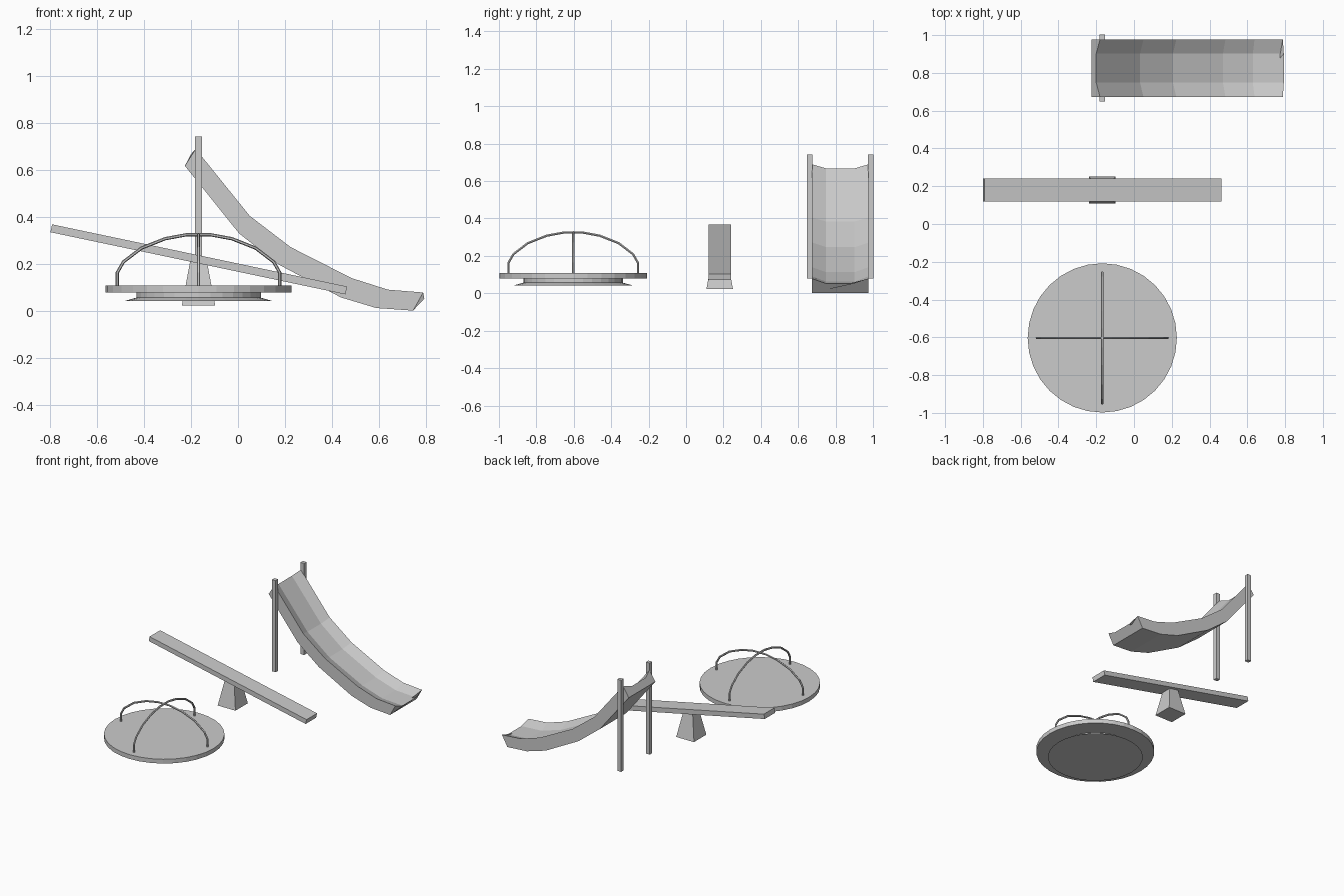
import bpy, bmesh, math
from mathutils import Matrix

if "Cube" in bpy.data.objects:
    bpy.data.objects.remove(bpy.data.objects["Cube"])


def add_mesh(name, bm):
    bmesh.ops.recalc_face_normals(bm, faces=bm.faces[:])
    me = bpy.data.meshes.new(name)
    bm.to_mesh(me)
    bm.free()
    ob = bpy.data.objects.new(name, me)
    bpy.context.collection.objects.link(ob)
    return ob


def loft(name, rings):
    """Join matching closed rings of points and cap both ends."""
    bm = bmesh.new()
    vs = [[bm.verts.new(p) for p in ring] for ring in rings]
    n = len(vs[0])
    for a, b in zip(vs, vs[1:]):
        for i in range(n):
            j = (i + 1) % n
            bm.faces.new((a[i], a[j], b[j], b[i]))
    bm.faces.new(vs[0])
    bm.faces.new(vs[-1])
    return add_mesh(name, bm)


def box(name, loc, size, tilt=0):
    bm = bmesh.new()
    bmesh.ops.create_cube(bm, size=1)
    bm.transform(Matrix.Translation(loc) @ Matrix.Rotation(tilt, 4, 'Y')
                 @ Matrix.Diagonal((*size, 1)))
    return add_mesh(name, bm)


def turned(name, cx, cy, profile, sides=32):
    return loft(name, [[(cx + r * math.cos(2 * math.pi * i / sides),
                         cy + r * math.sin(2 * math.pi * i / sides), z)
                        for i in range(sides)] for r, z in profile])


# Roundabout: platform and flared foot
CX, CY = -0.168, -0.603
turned("roundabout_platform", CX, CY, [(0.395, 0.078), (0.395, 0.109)])
turned("roundabout_foot", CX, CY, [(0.318, 0.042), (0.265, 0.057), (0.265, 0.079)])

# Crossed arched hand rails
half = [(0.346, 0.1), (0.346, 0.163), (0.32, 0.209), (0.243, 0.268),
        (0.142, 0.308), (0.05, 0.325)]
arch = half + [(-r, z) for r, z in reversed(half)]
for k in range(2):
    cu = bpy.data.curves.new("hand_rail", 'CURVE')
    cu.dimensions = '3D'
    cu.bevel_depth = 0.007
    cu.bevel_resolution = 1
    cu.use_fill_caps = True
    sp = cu.splines.new('POLY')
    sp.points.add(len(arch) - 1)
    for p, (r, z) in zip(sp.points, arch):
        p.co = (CX + r * (1 - k), CY + r * k, z, 1)
    ob = bpy.data.objects.new("hand_rail_%d" % (k + 1), cu)
    bpy.context.collection.objects.link(ob)
    bpy.ops.object.select_all(action='DESELECT')
    ob.select_set(True)
    bpy.context.view_layer.objects.active = ob
    bpy.ops.object.convert(target='MESH')
    bpy.ops.object.shade_flat()

# Seesaw: tilted plank on a tapered pivot
box("seesaw_plank", (-0.167, 0.18, 0.22), (1.283, 0.12, 0.034), math.radians(11.9))
loft("seesaw_pivot", [[(-0.168 + sx * h, 0.18 + sy * h, z)
                       for sx, sy in ((-1, -1), (1, -1), (1, 1), (-1, 1))]
                      for h, z in ((0.071, 0.023), (0.035, 0.215))])

# Slide chute: (x, z) of rim, bed and underside at each station
SY = 0.825
stations = [((-0.18, 0.69), (-0.2, 0.668), (-0.226, 0.618)),
            ((0.05, 0.405), (0.032, 0.384), (0.005, 0.33)),
            ((0.224, 0.272), (0.206, 0.247), (0.175, 0.197)),
            ((0.484, 0.14), (0.471, 0.113), (0.438, 0.058)),
            ((0.638, 0.091), (0.629, 0.063), (0.588, 0.013)),
            ((0.788, 0.079), (0.793, 0.053), (0.745, 0.002))]
loft("slide_chute", [[(r[0], SY - 0.152, r[1]), (b[0], SY - 0.077, b[1]),
                      (b[0], SY + 0.077, b[1]), (r[0], SY + 0.152, r[1]),
                      (u[0], SY + 0.152, u[1]), (u[0], SY - 0.152, u[1])]
                     for r, b, u in stations])

# Slide posts
for side, s in (("near", -1), ("far", 1)):
    box("slide_post_" + side, (-0.168, SY + s * 0.163, 0.411), (0.03, 0.028, 0.662))
